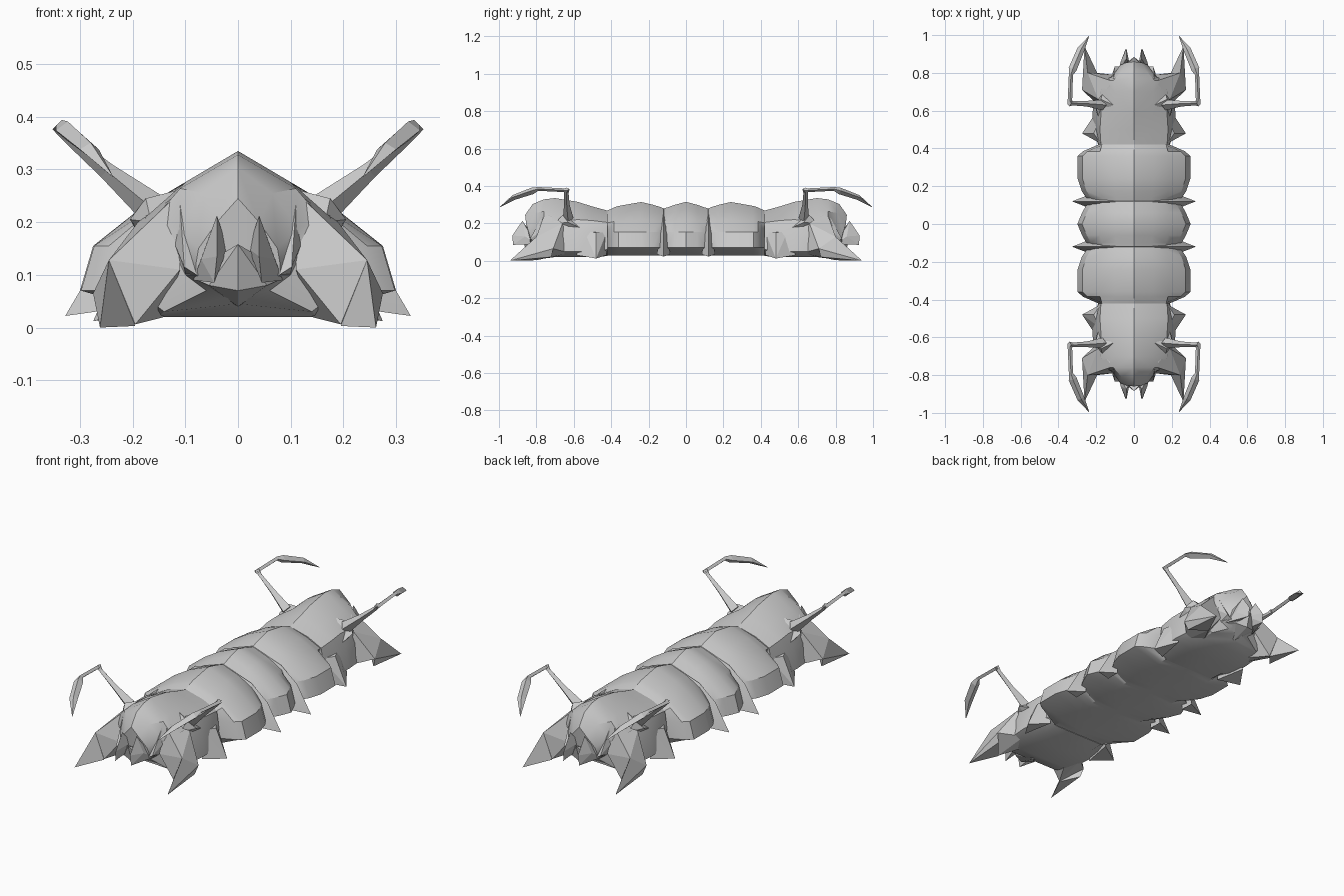
import bpy, bmesh
from mathutils import Vector


def finish(name, bm, axes="XY", angle=None):
    """Mirror the part to the other side / other end, then make the object."""
    for ax in axes:
        bmesh.ops.mirror(bm, geom=bm.verts[:] + bm.edges[:] + bm.faces[:],
                         axis=ax, merge_dist=0.0005)
    bmesh.ops.remove_doubles(bm, verts=bm.verts[:], dist=0.0004)
    bmesh.ops.recalc_face_normals(bm, faces=bm.faces[:])
    me = bpy.data.meshes.new(name)
    bm.to_mesh(me)
    bm.free()
    ob = bpy.data.objects.new(name, me)
    bpy.context.collection.objects.link(ob)
    if angle:
        bpy.ops.object.select_all(action='DESELECT')
        ob.select_set(True)
        bpy.context.view_layer.objects.active = ob
        bpy.ops.object.shade_smooth_by_angle(angle=angle)
    return ob


def grid(bm, rows, closed=False):
    """Skin rows of points."""
    vs = [[bm.verts.new(p) for p in r] for r in rows]
    n = len(vs[0])
    for a, b in zip(vs, vs[1:]):
        for i in range(n if closed else n - 1):
            j = (i + 1) % n
            bm.faces.new((a[i], a[j], b[j], b[i]))
    return vs


def hull(name, pts, axes="XY"):
    bm = bmesh.new()
    for p in pts:
        bm.verts.new(p)
    r = bmesh.ops.convex_hull(bm, input=bm.verts[:])
    bmesh.ops.delete(bm, geom=[v for v in r["geom_interior"] if isinstance(v, bmesh.types.BMVert)],
                     context='VERTS')
    return finish(name, bm, axes)


def section(y, top, shoulder, edge):
    """Half cross-section of the shell: roof, side plate, belly."""
    rise = top - 0.155
    return [(0, y, top), (shoulder * 0.55, y, top - rise * 0.26),
            (shoulder, y, top - rise * 0.58), (edge - 0.025, y, 0.155),
            (edge, y, 0.07), (0.15, y, 0.027), (0, y, 0.027)]


# Body segments
def segment(name, stations):
    bm = bmesh.new()
    rows = grid(bm, [section(*s) for s in stations])
    for r in (rows[0], rows[-1]):
        if abs(r[0].co.y) > 0.01:
            bm.faces.new(r)
    finish(name, bm, "XY", 0.5)


segment("middle_segment", [(0, .315, .19, .30), (.06, .299, .18, .275), (.10, .285, .17, .252), (.118, .28, .165, .225)])
segment("outer_segments", [(.118, .28, .165, .225), (.14, .288, .17, .254), (.175, .299, .18, .277),
                           (.24, .314, .19, .298), (.36, .293, .185, .298), (.385, .285, .18, .27), (.42, .268, .17, .19)])

# Head shells
head = [
    [(0, .42, .268), (.1, .42, .242), (.175, .42, .205), (.185, .42, .14), (.19, .42, .06), (.14, .42, .025), (0, .42, .025)],
    [(0, .50, .290), (.1, .50, .255), (.18, .50, .215), (.20, .50, .155), (.215, .50, .05), (.14, .50, .02), (0, .50, .02)],
    [(0, .58, .315), (.1, .58, .268), (.175, .58, .22), (.20, .58, .15), (.22, .58, .05), (.15, .58, .02), (0, .58, .02)],
    [(0, .70, .335), (.1, .70, .276), (.175, .70, .21), (.2, .70, .14), (.21, .70, .05), (.15, .70, .02), (0, .70, .02)],
    [(0, .76, .328), (.11, .76, .264), (.165, .76, .2), (.18, .76, .13), (.18, .76, .06), (.14, .76, .03), (0, .76, .045)],
    [(0, .82, .303), (.065, .81, .255), (.115, .78, .19), (.115, .78, .13), (.1, .78, .10), (.06, .79, .07), (0, .80, .06)],
    [(0, .86, .245), (.04, .855, .2), (.075, .84, .15), (.08, .83, .12), (.08, .83, .10), (.05, .84, .085), (0, .84, .075)],
]
bm = bmesh.new()
rows = grid(bm, head)
bm.faces.new(rows[0])
bm.faces.new(rows[-1])
finish("head_shell", bm, "XY", 0.5)


# Ribs: a thin ridge over the back that widens into a side spike
y = .12
bm = bmesh.new()
ridge = [(0, .283), (.16, .228), (.25, .155), (.328, .022)]
base = [(0, .272, .004), (.15, .215, .008), (.225, .145, .018), (.235, .035, .036)]
grid(bm, [[(x, y - w, z) for x, z, w in base],
          [(x, y, z) for x, z in ridge],
          [(x, y + w, z) for x, z, w in base]])
bm.faces.new([bm.verts.new(p) for p in ((.235, y - .036, .035), (.328, y, .022), (.235, y + .036, .035))])
finish("segment_rib", bm, "XY", 0.5)

# Collar spikes
hull("collar_spike", [(.275, .48, .012), (.175, .425, .15), (.175, .425, .03), (.205, .585, .03),
                      (.185, .545, .16), (.213, .48, .15)])

# Front feet: shoulder block and pointed claw
hull("foot_shoulder", [(.112, .755, .255), (.12, .70, .24), (.11, .79, .11), (.195, .80, .006), (.14, .70, .02),
                       (.245, .80, .128), (.275, .71, .065), (.19, .66, .2), (.18, .62, .04)])
hull("foot_claw", [(.262, .942, .0), (.195, .80, .003), (.245, .80, .128), (.275, .71, .065), (.26, .72, .02)])

# Cheek ridge, fangs and lower lip
hull("cheek_spike", [(.112, .755, .262), (.125, .76, .17), (.10, .775, .10), (.08, .78, .16),
                     (.102, .835, .115), (.055, .83, .085)])
hull("fang", [(.04, .80, .10), (.085, .80, .09), (.045, .925, .085), (.04, .928, .135),
              (.04, .875, .213), (.02, .83, .15), (.07, .86, .13)])
hull("lower_lip", [(0, .885, .158), (.055, .84, .08), (-.055, .84, .08), (0, .86, .07),
                   (.1, .77, .1), (-.1, .77, .1), (0, .76, .04)], "Y")

# Horn sockets: pointed shields
hull("horn_socket", [(.15, .545, .165), (.185, .55, .17), (.11, .63, .262), (.175, .66, .245), (.205, .63, .205),
                     (.165, .70, .2), (.15, .62, .14)])


# Horns: tapered four-sided arms with sickle blades
def spike(name, path):
    bm = bmesh.new()
    pts = [Vector(p[:3]) for p in path]
    rings = []
    for i, p in enumerate(pts):
        d = (pts[min(i + 1, len(pts) - 1)] - pts[max(i - 1, 0)]).normalized()
        u = d.cross(Vector((0, 1, 0)) if abs(d.y) < 0.6 else Vector((0, 0, 1))).normalized()
        v = d.cross(u)
        a, b = path[i][3:]
        rings.append([p + u * a, p + v * b, p - u * a, p - v * b])
    vs = grid(bm, rings, True)
    bm.faces.new(vs[0])
    bm.faces.new(vs[-1])
    finish(name, bm)


spike("horn_arm", [(.165, .63, .228, .03, .028), (.25, .637, .298, .016, .015),
                   (.325, .64, .362, .010, .012), (.342, .64, .383, .012, .018)])
spike("horn_blade", [(.340, .632, .376, .012, .010), (.334, .79, .384, .011, .010),
                     (.325, .82, .374, .022, .018), (.282, .922, .338, .020, .014),
                     (.238, .995, .287, .001, .001)])
